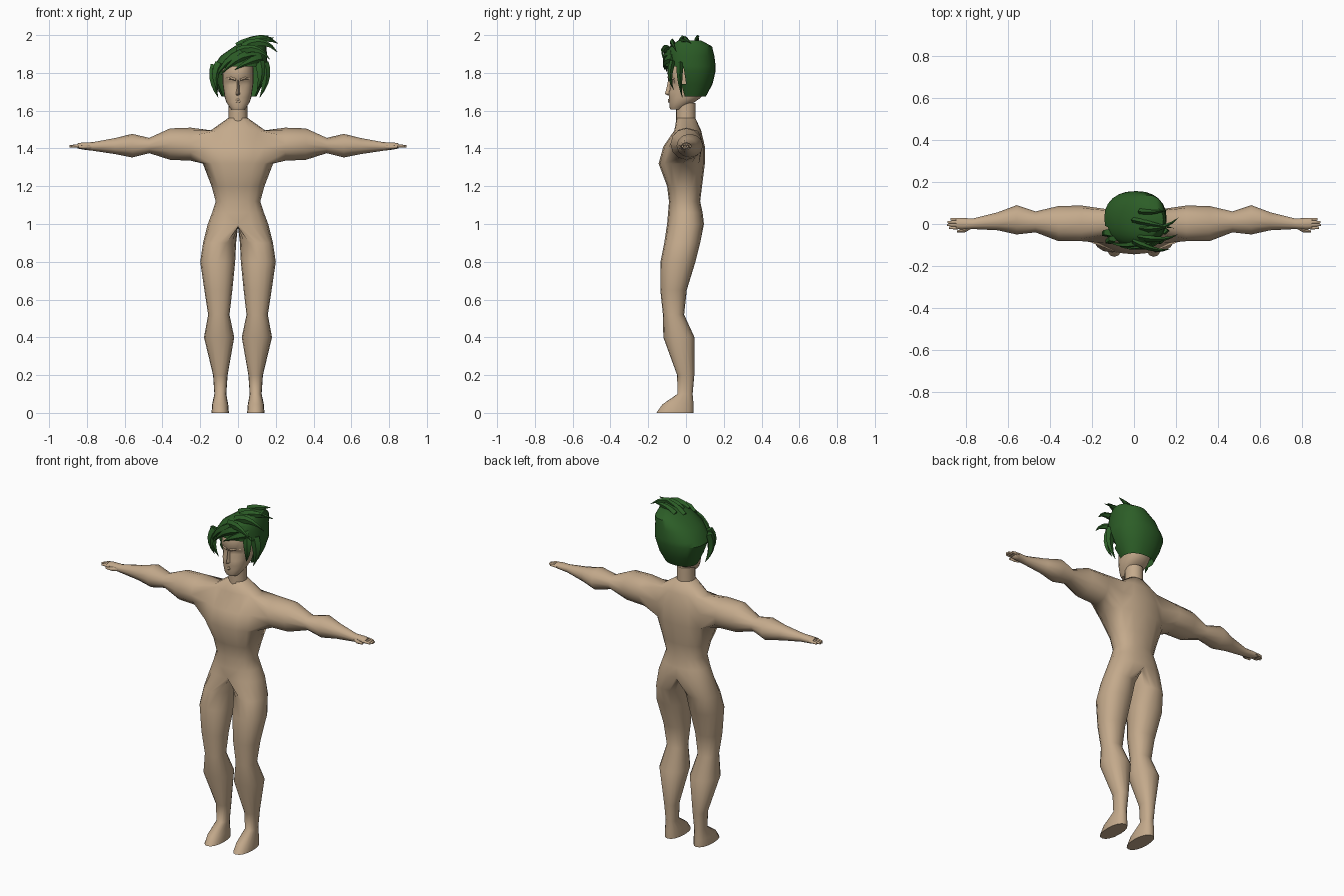
import bpy, bmesh, math
from mathutils import Vector

old = bpy.data.objects.get("Cube")
if old:
    bpy.data.objects.remove(old)


def material(name, rgb):
    m = bpy.data.materials.new(name)
    m.use_nodes = True
    m.diffuse_color = (*rgb, 1)
    bsdf = m.node_tree.nodes["Principled BSDF"]
    bsdf.inputs["Base Color"].default_value = (*rgb, 1)
    bsdf.inputs["Roughness"].default_value = 0.8
    return m


SKIN = material("warm skin", (0.55, 0.40, 0.26))
HAIR = material("dark green hair", (0.025, 0.11, 0.02))


def finish(bm, name, mat, angle=60):
    bmesh.ops.recalc_face_normals(bm, faces=bm.faces[:])
    mesh = bpy.data.meshes.new(name)
    bm.to_mesh(mesh)
    bm.free()
    mesh.materials.append(mat)
    ob = bpy.data.objects.new(name, mesh)
    bpy.context.collection.objects.link(ob)
    bpy.ops.object.select_all(action="DESELECT")
    ob.select_set(True)
    bpy.context.view_layer.objects.active = ob
    bpy.ops.object.shade_smooth_by_angle(angle=math.radians(angle))
    return ob


def soft(v, p):
    return math.copysign(abs(v) ** p, v) if abs(v) > 1e-6 else 0.0


def oval(z, x0, x1, y0, y1, n, p=1.0):
    """Level ring, counted from the front centre round past +x."""
    out = []
    for k in range(n):
        t = 2 * math.pi * k / n - math.pi / 2
        out.append(Vector(((x0 + x1) / 2 + (x1 - x0) / 2 * soft(math.cos(t), p),
                           (y0 + y1) / 2 + (y1 - y0) / 2 * soft(math.sin(t), p), z)))
    return out


def add(bm, points):
    return [bm.verts.new(p) for p in points]


def bridge(bm, a, b, closed=True):
    for i in range(len(a) if closed else len(a) - 1):
        j = (i + 1) % len(a)
        bm.faces.new((a[i], a[j], b[j], b[i]))


def loft(bm, rings, caps=True):
    rows = [add(bm, r) for r in rings]
    for a, b in zip(rows, rows[1:]):
        bridge(bm, a, b)
    if caps:
        bm.faces.new(rows[0])
        bm.faces.new(rows[-1])
    return rows


# Body: half a torso with one leg and one arm, then mirrored
bm = bmesh.new()
torso = [(1.0, .160, -.100, .095), (1.06, .137, -.095, .088), (1.12, .118, -.090, .075),
         (1.2, .140, -.100, .085), (1.32, .186, -.145, .100), (1.41, .185, -.120, .100),
         (1.495, .145, -.062, .080), (1.56, .053, -.050, .050)]
rows = [add(bm, oval(z, -w, w, f, b, 16, .85)[:9]) for z, w, f, b in torso]
for level, (a, b) in enumerate(zip(rows, rows[1:])):
    for i in range(8):
        if not (level in (4, 5) and 2 <= i < 6):      # gap for the shoulder
            bm.faces.new((a[i], a[i + 1], b[i + 1], b[i]))
bm.faces.new(rows[-1])

# Leg, closed between the thighs by points on the centre line
front, back = rows[0][0].co.y, rows[0][8].co.y
inner = add(bm, [(0, back + (front - back) * k / 8, .985) for k in range(1, 8)])
ring = rows[0] + inner
leg = [(.9, .010, .185, -.115, .075), (.8, .015, .200, -.135, .050),
       (.65, .030, .178, -.136, .004), (.52, .045, .158, -.122, -.010),
       (.40, .020, .180, -.120, .045), (.2, .055, .132, -.047, .044),
       (.1, .062, .125, -.045, .035), (.045, .052, .137, -.125, .040),
       (0, .048, .140, -.157, .040)]
for level in leg:
    nxt = add(bm, oval(*level, 16, .9))
    bridge(bm, ring, nxt)
    ring = nxt
bm.faces.new(ring)

# Arm, grown out of the shoulder gap
lo, mid, hi = rows[4:7]
ring = lo[2:7] + [mid[6]] + hi[2:7][::-1] + [mid[2]]
arm = [(.25, 1.335, 1.510, -.082, .088), (.36, 1.340, 1.506, -.082, .086),
       (.47, 1.375, 1.456, -.040, .060), (.56, 1.352, 1.477, -.050, .090),
       (.65, 1.370, 1.455, -.030, .056), (.77, 1.388, 1.433, -.024, .026),
       (.82, 1.394, 1.432, -.026, .029), (.85, 1.400, 1.427, -.024, .029)]
for x, z0, z1, y0, y1 in arm:
    angles = [math.radians(30 * k - 150) for k in range(12)]
    nxt = add(bm, [(x, (y0 + y1) / 2 + (y1 - y0) / 2 * math.cos(t),
                    (z0 + z1) / 2 + (z1 - z0) / 2 * math.sin(t)) for t in angles])
    bridge(bm, ring, nxt)
    ring = nxt
bm.faces.new(ring)
bmesh.ops.mirror(bm, geom=bm.verts[:] + bm.edges[:] + bm.faces[:], axis="X", merge_dist=.001)
finish(bm, "body", SKIN, 80)


def tube(bm, path, radii, sides=6, flat=1.0):
    """Tapered tube through a list of points."""
    rings = []
    for i, p in enumerate(path):
        d = (path[min(i + 1, len(path) - 1)] - path[max(i - 1, 0)]).normalized()
        u = d.cross(Vector((0, 1, 0))).normalized()
        v = d.cross(u)
        angles = [2 * math.pi * k / sides for k in range(sides)]
        rings.append([p + (u * math.cos(t) + v * math.sin(t) * flat) * radii[i] for t in angles])
    loft(bm, rings)


# Fingers and thumbs
for side, label in ((1, "left"), (-1, "right")):
    bm = bmesh.new()
    for k, tip in enumerate((.882, .892, .89, .876)):
        y = -.018 + .0135 * k
        tube(bm, [Vector((side * x, y, z)) for x, z in ((.83, 1.413), (.86, 1.413), (tip, 1.411))],
             [.008, .0085, .006])
    tube(bm, [Vector((side * x, y, 1.408)) for x, y in ((.78, -.012), (.81, -.031), (.845, -.036))],
         [.012, .011, .006])
    finish(bm, label + "_fingers", SKIN)

# Neck
bm = bmesh.new()
loft(bm, [oval(z, -w, w, -.053, .051, 16) for z, w in ((1.54, .051), (1.58, .049), (1.64, .049))])
finish(bm, "neck", SKIN)

# Head, with eye sockets pressed in
bm = bmesh.new()
head = [(1.605, .034, -.082, -.02), (1.62, .046, -.088, .0), (1.645, .062, -.088, .045),
        (1.67, .070, -.091, .080), (1.70, .075, -.091, .098), (1.735, .080, -.090, .110),
        (1.755, .082, -.090, .115), (1.775, .082, -.097, .118), (1.82, .082, -.094, .12),
        (1.87, .074, -.080, .11), (1.91, .045, -.050, .08)]
rows = loft(bm, [oval(z, -w, w, f, b, 24, .9) for z, w, f, b in head])
for row in rows:
    for v in row:
        if .015 < abs(v.co.x) < .06 and v.co.y < 0 and 1.73 < v.co.z < 1.76:
            v.co.y += .014
finish(bm, "head", SKIN, 40)

# Nose, brows and lips
bm = bmesh.new()
nose = ((1.68, .014, -.094), (1.688, .016, -.112), (1.72, .009, -.103), (1.765, .008, -.094))
loft(bm, [[Vector((-w, -.08, z)), Vector((0, y, z)), Vector((w, -.08, z))] for z, w, y in nose])
finish(bm, "nose", SKIN, 30)
bm = bmesh.new()
for s in (1, -1):
    tube(bm, [Vector((s * x, y, z)) for x, y, z in
              ((.012, -.09, 1.764), (.035, -.084, 1.773), (.062, -.06, 1.77))], [.007, .008, .004])
finish(bm, "brows", SKIN)
bm = bmesh.new()
for z in (1.648, 1.657):
    tube(bm, [Vector((x, y, z)) for x, y in ((-.026, -.078), (0, -.09), (.026, -.078))],
         [.002, .006, .002])
finish(bm, "lips", SKIN)

# Hair shell, leaning to one side, open over the face
bm = bmesh.new()
shell = [(1.675, -.088, .098, -.04, .105), (1.74, -.118, .130, -.075, .140),
         (1.81, -.142, .154, -.100, .157), (1.835, -.130, .156, -.108, .157),
         (1.89, -.092, .154, -.108, .150), (1.94, -.020, .150, -.085, .138),
         (1.972, .050, .140, -.04, .080)]
rows = loft(bm, [oval(*level, 24, .9) for level in shell], caps=False)
bm.faces.new(rows[-1])
gap = [f for f in bm.faces if f.calc_center_median().y < -.015 and f.calc_center_median().z < 1.83]
bmesh.ops.delete(bm, geom=gap, context="FACES")
finish(bm, "hair_shell", HAIR, 35)

# Hair locks: start, bend, tip, thickness
locks = [
    ((.04, -.02, 1.94), (.13, -.04, 2.01), (.212, .03, 1.955), .028),
    ((.03, -.06, 1.93), (.13, -.09, 2.0), (.208, -.05, 1.91), .028),
    ((.0, -.08, 1.91), (.10, -.14, 1.96), (.17, -.12, 1.87), .026),
    ((.0, .02, 1.935), (.08, .0, 1.99), (.19, -.02, 1.985), .026),
    ((.03, .06, 1.95), (.10, .05, 1.99), (.165, .07, 1.995), .024),
    ((.10, -.07, 1.90), (.0, -.14, 1.91), (-.09, -.095, 1.79), .030),
    ((.06, -.08, 1.91), (-.06, -.12, 1.90), (-.12, -.08, 1.77), .030),
    ((.12, -.07, 1.88), (.06, -.13, 1.87), (-.02, -.112, 1.815), .024),
    ((-.12, -.04, 1.84), (-.15, -.06, 1.76), (-.105, -.03, 1.67), .030),
    ((-.10, -.07, 1.85), (-.14, -.10, 1.79), (-.105, -.07, 1.70), .026),
    ((.13, -.03, 1.85), (.165, -.04, 1.77), (.115, -.02, 1.67), .032),
    ((.11, -.07, 1.86), (.135, -.10, 1.78), (.10, -.065, 1.71), .028),
]
bm = bmesh.new()
for a, b, c, r in locks:
    a, b, c = Vector(a), Vector(b), Vector(c)
    ts = [k / 5 for k in range(6)]
    tube(bm, [a * (1 - t) ** 2 + b * 2 * t * (1 - t) + c * t * t for t in ts],
         [r * (1 - t ** 1.6) + .001 for t in ts], 5, .6)
finish(bm, "hair_locks", HAIR, 35)
